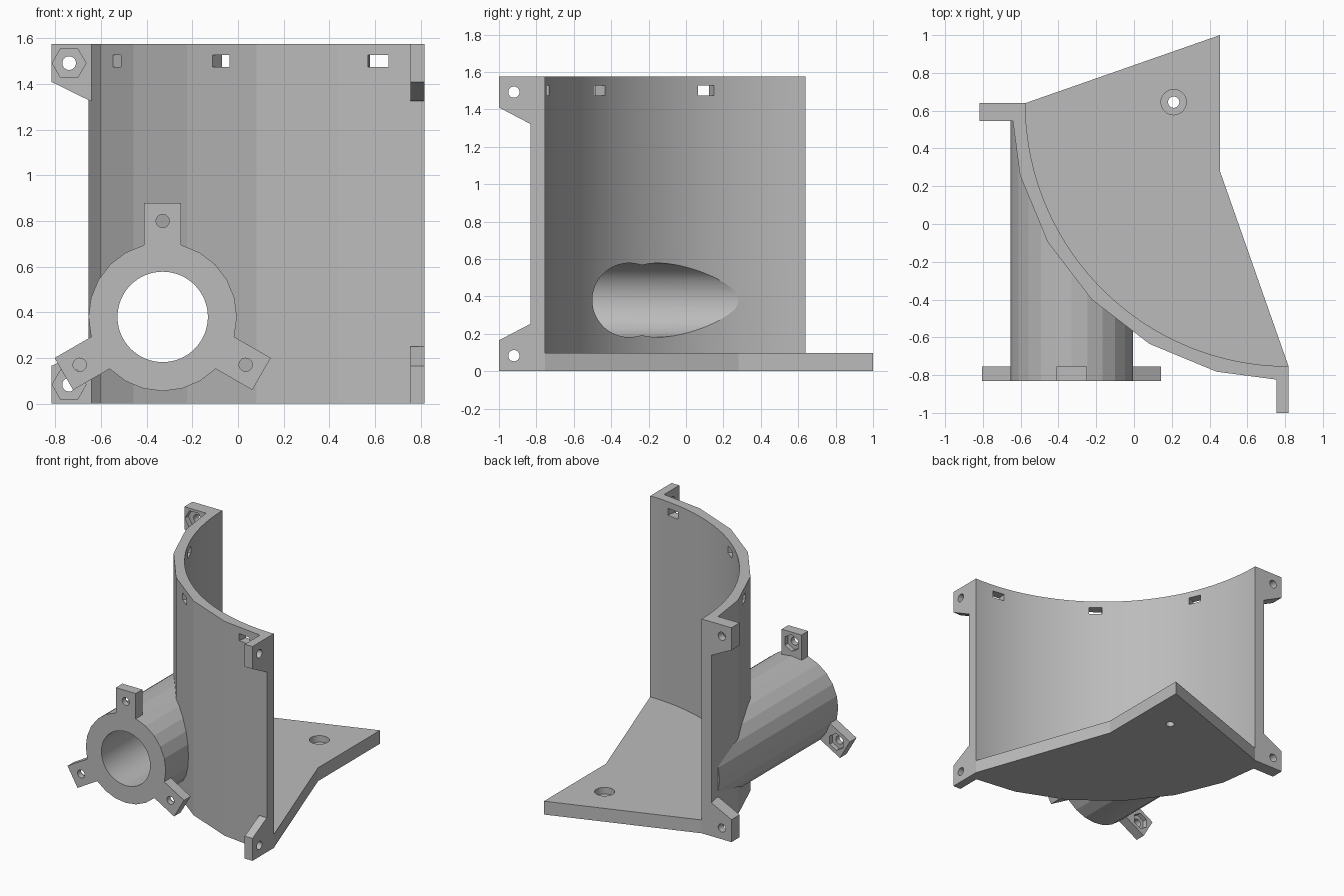
import bpy, bmesh
from math import sin, cos, pi, radians

cube = bpy.data.objects.get("Cube")
if cube:
    bpy.data.objects.remove(cube, do_unlink=True)

grey = bpy.data.materials.new("plain grey")
grey.use_nodes = True
GREY = (0.5, 0.5, 0.5, 1)
grey.diffuse_color = GREY
grey.node_tree.nodes["Principled BSDF"].inputs["Base Color"].default_value = GREY

CX, CY = 0.818, 0.64          # axis of the curved wall
R_IN, R_OUT = 1.393, 1.472
TOP, BASE = 1.575, 0.098
PX, PZ = -0.33, 0.38          # axis of the pipe
FRONT = -0.832


def prism(name, pts, axis, lo, hi):
    """Extrude a 2D outline along an axis."""
    place = {"x": lambda a, b, t: (t, a, b),
             "y": lambda a, b, t: (a, t, b),
             "z": lambda a, b, t: (a, b, t)}[axis]
    bm = bmesh.new()
    low, high = ([bm.verts.new(place(a, b, t)) for a, b in pts] for t in (lo, hi))
    bm.faces.new(low)
    bm.faces.new(high)
    n = len(pts)
    for i in range(n):
        j = (i + 1) % n
        bm.faces.new((low[i], low[j], high[j], high[i]))
    bmesh.ops.recalc_face_normals(bm, faces=bm.faces)
    mesh = bpy.data.meshes.new(name)
    bm.to_mesh(mesh)
    bm.free()
    mesh.materials.append(grey)
    ob = bpy.data.objects.new(name, mesh)
    bpy.context.collection.objects.link(ob)
    return ob


def circle(a, b, r, n=32, turn=0.0):
    return [(a + r * cos(turn + 2 * pi * i / n), b + r * sin(turn + 2 * pi * i / n))
            for i in range(n)]


def arc(r, n):
    """Quarter arc from the left end of the wall to its front end."""
    return [(CX - r * cos(pi / 2 * i / n), CY - r * sin(pi / 2 * i / n))
            for i in range(n + 1)]


def combine(target, other, operation):
    mod = target.modifiers.new("combine", "BOOLEAN")
    mod.operation, mod.solver, mod.object = operation, "EXACT", other
    bpy.ops.object.select_all(action="DESELECT")
    bpy.context.view_layer.objects.active = target
    target.select_set(True)
    bpy.ops.object.modifier_apply(modifier=mod.name)
    bpy.data.objects.remove(other, do_unlink=True)


inner, outer = arc(R_IN, 60), arc(R_OUT, 6)

# Curved wall, smooth inside and faceted outside
body = prism("curved_bracket", inner + outer[::-1], "z", 0, TOP)
parts, cuts = [], []

# Floor plate with angled back edges
plate = [(0.455, 0.28), (0.455, 1.0), inner[0]] + outer + [inner[-1]]
parts.append(prism("base_plate", plate, "z", 0, BASE))

# Pipe, trimmed to the inside of the wall
pipe = prism("pipe", circle(PX, PZ, 0.325, 24), "y", FRONT, 0.545)
combine(pipe, prism("trim", inner + [(CX, CY)], "z", -1, 2), "DIFFERENCE")
parts.append(pipe)

# Three mounting tabs around the pipe mouth, with bolt holes and nut pockets
for deg in (90, 210, 330):
    c, s = cos(radians(deg)), sin(radians(deg))
    tab = [(PX + c * u - s * v, PZ + s * u + c * v)
           for u, v in ((0.26, -0.081), (0.5, -0.081), (0.5, 0.081), (0.26, 0.081))]
    parts.append(prism("tab", tab, "y", FRONT, -0.755))
    hx, hz = PX + 0.42 * c, PZ + 0.42 * s
    cuts.append(prism("bolt_hole", circle(hx, hz, 0.029), "y", -0.9, -0.7))
    cuts.append(prism("nut_pocket", circle(hx, hz, 0.062, 6, radians(deg)),
                      "y", -0.79, -0.7))

# Corner ears, top and bottom, at both ends of the wall
for flip in (False, True):
    def ear(tip, root, meet):
        pts = [(tip, 0), (tip, 0.165), (meet, 0.25), (root, 0.25), (root, 0)]
        return [(a, TOP - z if flip else z) for a, z in pts]
    hz = TOP - 0.083 if flip else 0.083
    parts.append(prism("left_ear", ear(-0.818, -0.6, -0.645), "y", 0.545, CY))
    parts.append(prism("right_ear", ear(-1.0, -0.79, -0.838), "x", 0.755, CX))
    cuts.append(prism("ear_hole", circle(-0.74, hz, 0.03), "y", 0.5, 0.7))
    cuts.append(prism("ear_nut", circle(-0.74, hz, 0.074, 6), "y", 0.5, 0.585))
    cuts.append(prism("ear_hole", circle(-0.92, hz, 0.03), "x", 0.7, 0.9))

# Pipe bore, turning sideways through the wall
cuts.append(prism("bore", circle(PX, PZ, 0.198, 64), "y", -0.9, 0.4))
cuts.append(prism("side_bore", circle(-0.303, PZ, 0.198, 64), "x", PX, 0.1))

# Counterbored screw hole in the floor plate
cuts.append(prism("screw_hole", circle(0.21, 0.645, 0.03), "z", -0.1, 0.2))
cuts.append(prism("screw_head", circle(0.21, 0.645, 0.067), "z", 0.05, 0.2))

# Strap slots near the rim
for deg in (22.5, 52.3, 82):
    c, s = -cos(radians(deg)), -sin(radians(deg))
    slot = [(CX + c * u - s * v, CY + s * u + c * v)
            for u, v in ((1.3, -0.046), (1.6, -0.046), (1.6, 0.046), (1.3, 0.046))]
    cuts.append(prism("slot", slot, "z", 1.475, 1.527))

for part in parts:
    combine(body, part, "UNION")
for cut in cuts:
    combine(body, cut, "DIFFERENCE")

bpy.ops.object.select_all(action="DESELECT")
bpy.context.view_layer.objects.active = body
body.select_set(True)
bpy.ops.object.shade_smooth_by_angle(angle=radians(12.5))
